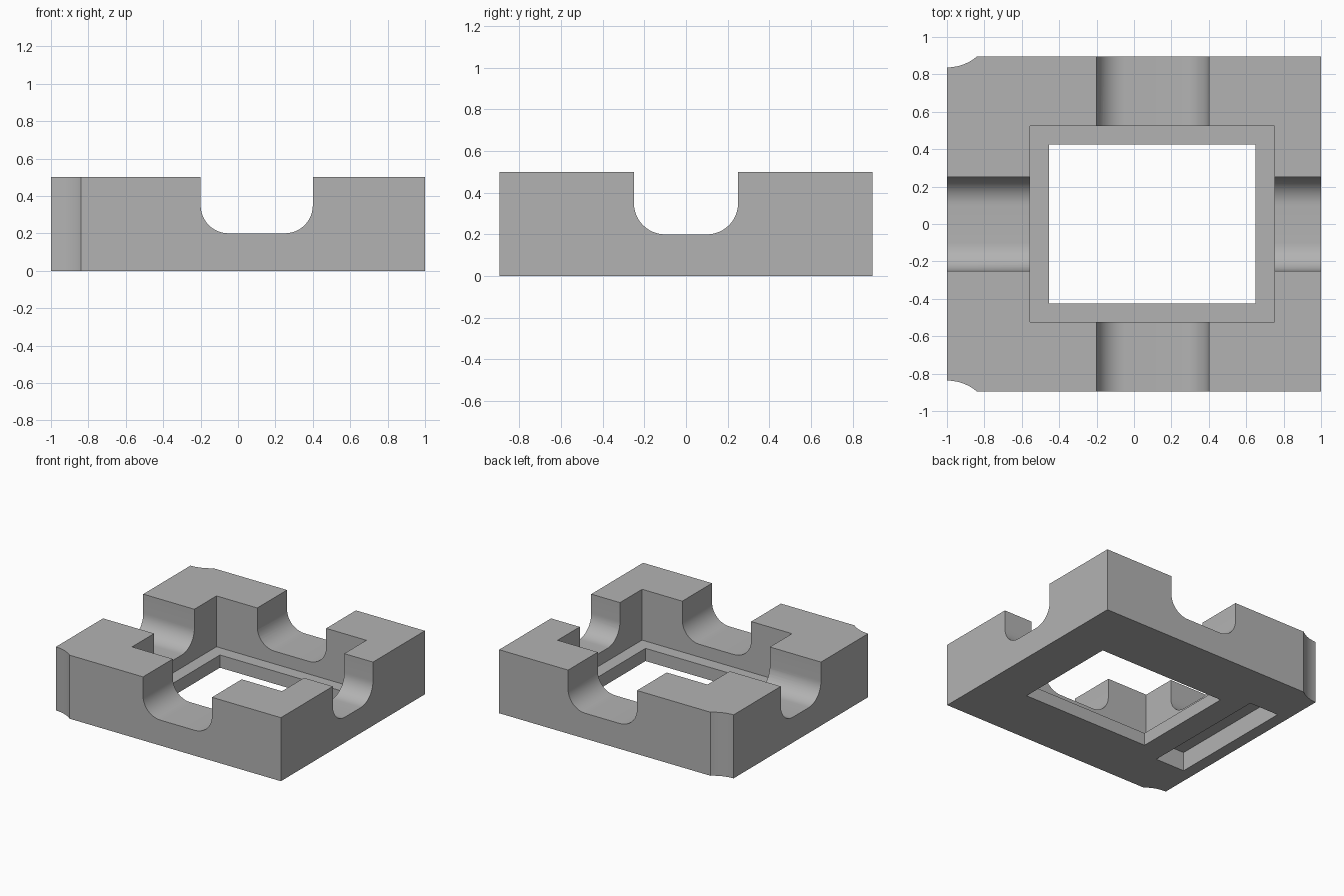
import bpy, bmesh, math
from mathutils import Matrix

if "Cube" in bpy.data.objects:
    bpy.data.objects.remove(bpy.data.objects["Cube"])

HY = 0.895          # half depth of the block
H = 0.5             # block height


def add_prism(name, pts, length, matrix=Matrix()):
    """Extrude a 2D profile (XY) along +Z, then place it with a matrix."""
    bm = bmesh.new()
    face = bm.faces.new([bm.verts.new((x, y, 0)) for x, y in pts])
    ext = bmesh.ops.extrude_face_region(bm, geom=[face])["geom"]
    bmesh.ops.translate(bm, vec=(0, 0, length),
                        verts=[v for v in ext if isinstance(v, bmesh.types.BMVert)])
    bm.transform(matrix)
    bmesh.ops.recalc_face_normals(bm, faces=bm.faces)
    mesh = bpy.data.meshes.new(name)
    bm.to_mesh(mesh)
    bm.free()
    obj = bpy.data.objects.new(name, mesh)
    bpy.context.collection.objects.link(obj)
    return obj


def add_box(name, x0, x1, y0, y1, z0, z1):
    return add_prism(name, [(x0, y0), (x1, y0), (x1, y1), (x0, y1)], z1 - z0,
                     Matrix.Translation((0, 0, z0)))


def arc(cx, cy, r, a0, a1, n=12):
    return [(cx + r * math.cos(math.radians(a0 + (a1 - a0) * i / n)),
             cy + r * math.sin(math.radians(a0 + (a1 - a0) * i / n)))
            for i in range(n + 1)]


def u_profile(a, b, floor=0.2, r=0.15, top=0.7):
    """Open channel section with rounded bottom corners."""
    return ([(a, top)] + arc(a + r, floor + r, r, 180, 270)
            + arc(b - r, floor + r, r, 270, 360) + [(b, top)])


# Main block
block = add_box("frame_block", -1, 1, -HY, HY, 0, H)

# Channels across the block, front-to-back and side-to-side
along_y = Matrix.Translation((0, 1.5, 0)) @ Matrix.Rotation(math.pi / 2, 4, 'X')
along_x = Matrix(((0, 0, 1, -1.5), (1, 0, 0, 0), (0, 1, 0, 0), (0, 0, 0, 1)))
cutters = [
    add_prism("front_back_channel_cutter", u_profile(-0.2, 0.4), 3, along_y),
    add_prism("side_channel_cutter", u_profile(-0.25, 0.25), 3, along_x),
    # Stepped window: pocket from above, smaller opening through the floor
    add_box("pocket_cutter", -0.555, 0.75, -0.525, 0.525, 0.1, 0.8),
    add_box("opening_cutter", -0.455, 0.65, -0.425, 0.425, -0.2, 0.3),
    # Blind slot in the underside
    add_box("underside_slot_cutter", -0.905, -0.65, -0.525, 0.525, -0.2, 0.15),
]
# Scooped left corners
for side, label in ((-1, "front"), (1, "back")):
    cutters.append(add_prism(label + "_corner_cutter",
                             arc(-1, side * 1.087, 0.25, 0, 360, 64)[:-1], 1,
                             Matrix.Translation((0, 0, -0.2))))

# Cut everything out of the block
bpy.context.view_layer.objects.active = block
block.select_set(True)
for cutter in cutters:
    mod = block.modifiers.new(cutter.name, 'BOOLEAN')
    mod.operation = 'DIFFERENCE'
    mod.solver = 'EXACT'
    mod.object = cutter
    bpy.ops.object.modifier_apply(modifier=mod.name)
    bpy.data.objects.remove(cutter)

# Plain grey, smooth fillets with sharp edges
grey = bpy.data.materials.new("plain_grey")
grey.diffuse_color = (0.45, 0.45, 0.45, 1)
grey.use_nodes = True
grey.node_tree.nodes["Principled BSDF"].inputs["Base Color"].default_value = grey.diffuse_color
block.data.materials.clear()
block.data.materials.append(grey)
bpy.ops.object.shade_smooth_by_angle(angle=math.radians(30))
